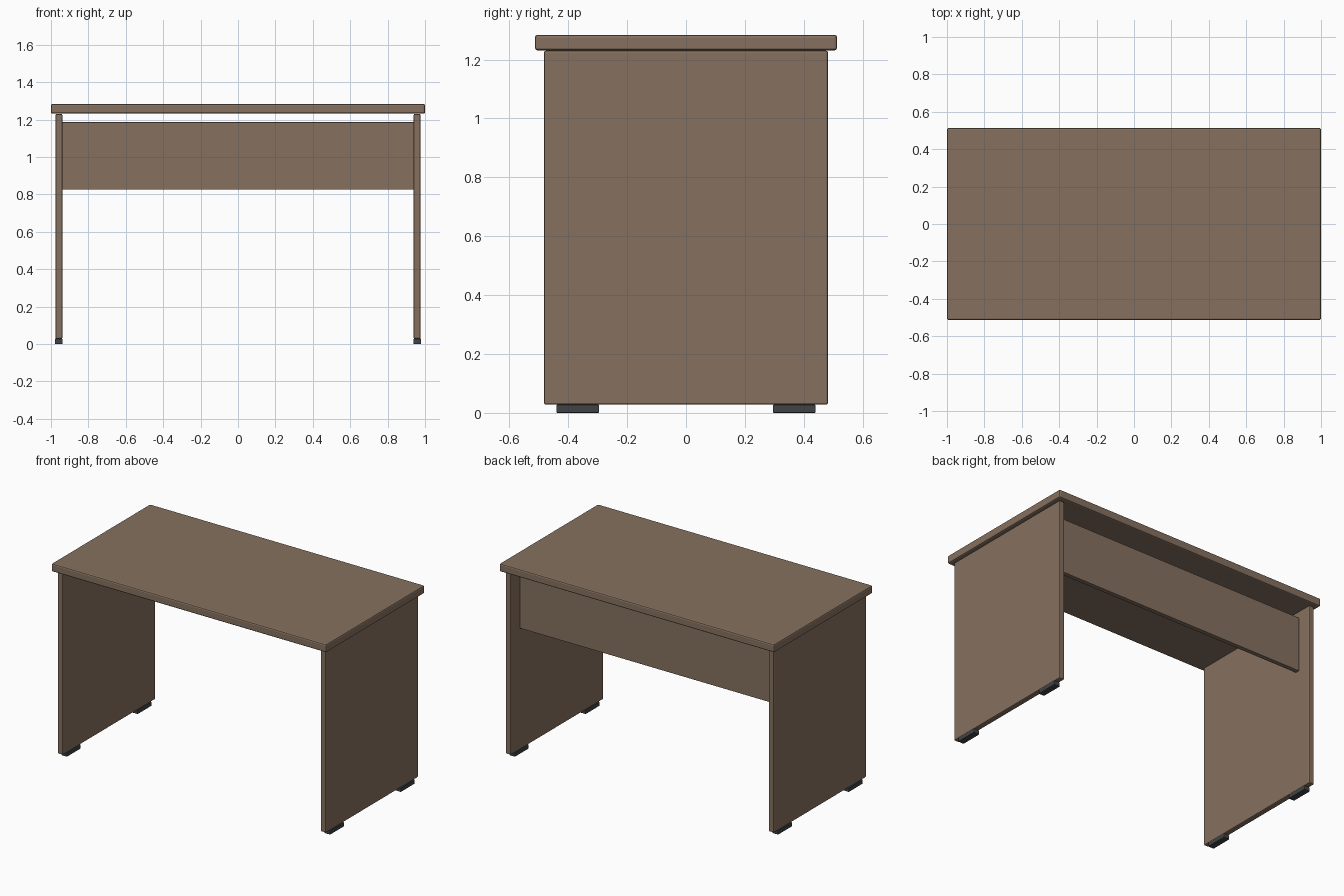
import bpy

if "Cube" in bpy.data.objects:
    bpy.data.objects.remove(bpy.data.objects["Cube"])


def material(name, color):
    mat = bpy.data.materials.new(name)
    mat.diffuse_color = (*color, 1)
    mat.use_nodes = True
    mat.node_tree.nodes["Principled BSDF"].inputs["Base Color"].default_value = mat.diffuse_color
    return mat


wood = material("brown_wood", (0.24, 0.165, 0.115))
rubber = material("dark_rubber", (0.05, 0.055, 0.058))


def board(name, x, y, z, bevel, mat):
    """Bevelled box spanning the (min, max) range on each axis."""
    spans = (x, y, z)
    bpy.ops.mesh.primitive_cube_add(size=1, location=[(a + b) / 2 for a, b in spans])
    obj = bpy.context.object
    obj.name = name
    obj.scale = [b - a for a, b in spans]
    bpy.ops.object.transform_apply(location=False, rotation=False, scale=True)
    mod = obj.modifiers.new("Bevel", 'BEVEL')
    mod.width = bevel
    mod.segments = 2
    obj.data.materials.append(mat)
    return obj


# Desk top
board("desk_top", (-1, 1), (-0.513, 0.513), (1.231, 1.284), 0.009, wood)

# Modesty panel between the sides, set in from the back
board("modesty_panel", (-0.94, 0.94), (0.358, 0.388), (0.826, 1.186), 0.003, wood)

# Side panels, each on two feet
for side, sx in (("left", -1), ("right", 1)):
    xs = sorted((sx * 0.939, sx * 0.976))
    board(side + "_side_panel", xs, (-0.482, 0.482), (0.028, 1.23), 0.006, wood)
    xf = sorted((sx * 0.937, sx * 0.979))
    for end, sy in (("front", -1), ("back", 1)):
        ys = sorted((sy * 0.295, sy * 0.44))
        board(f"{end}_{side}_foot", xf, ys, (0, 0.028), 0.003, rubber)
